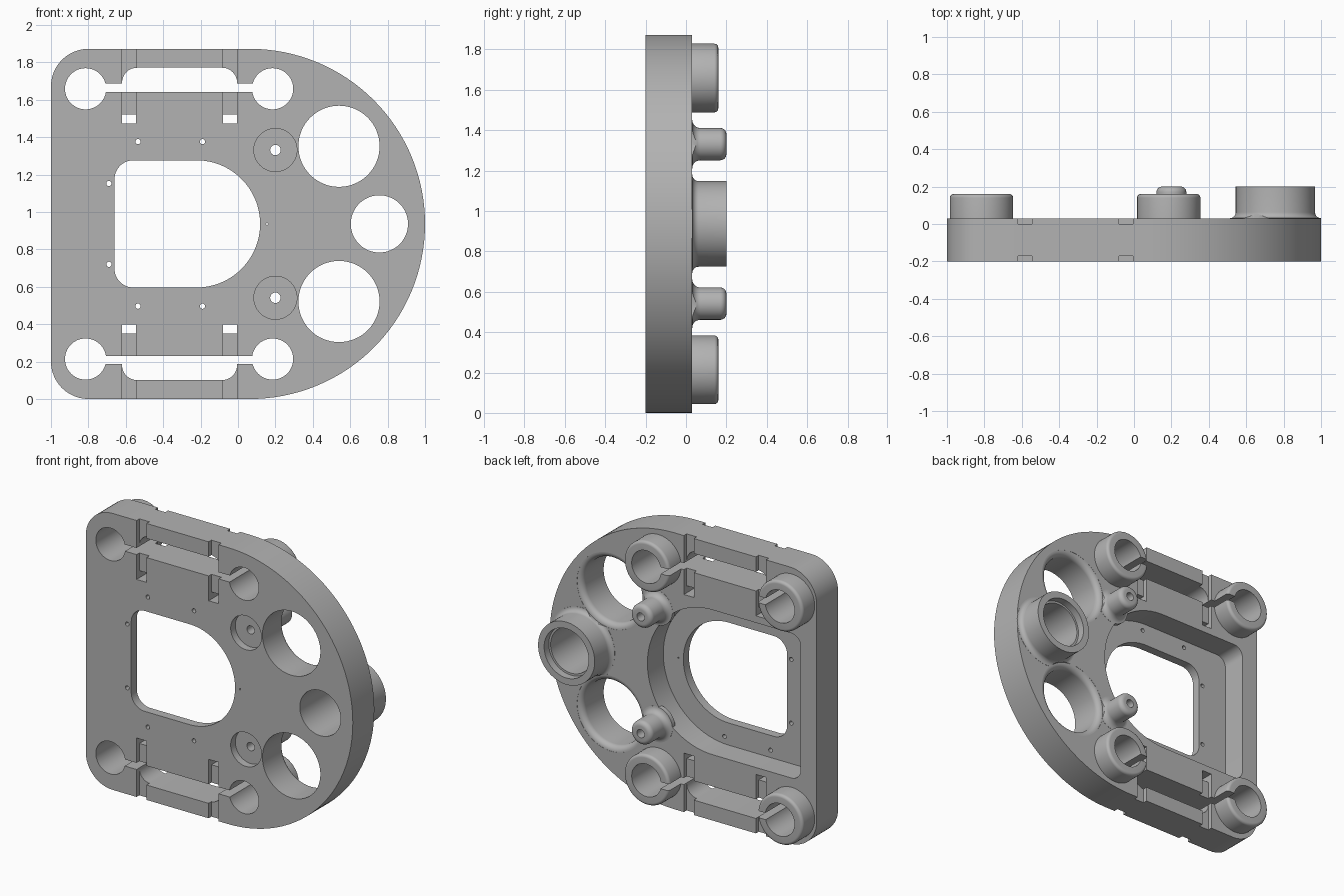
import bpy, bmesh
from math import cos, sin, radians

cube = bpy.data.objects.get("Cube")
if cube:
    bpy.data.objects.remove(cube, do_unlink=True)

MID = 0.936                # height of the symmetry line
FRONT, BACK = -0.20, 0.03  # plate faces along y

grey = bpy.data.materials.new("machined_grey")
grey.use_nodes = True
grey.diffuse_color = (0.45, 0.45, 0.45, 1)
grey.node_tree.nodes["Principled BSDF"].inputs["Base Color"].default_value = grey.diffuse_color


def arc(cx, cz, r, start, end, n=12):
    steps = [radians(start + (end - start) * i / n) for i in range(n + 1)]
    return [(cx + r * cos(a), cz + r * sin(a)) for a in steps]


def make_object(name, bm):
    bmesh.ops.recalc_face_normals(bm, faces=bm.faces)
    mesh = bpy.data.meshes.new(name)
    bm.to_mesh(mesh)
    bm.free()
    mesh.materials.append(grey)
    ob = bpy.data.objects.new(name, mesh)
    bpy.context.collection.objects.link(ob)
    return ob


def prism(name, outline, y0, y1, side=1):
    """Extrude an (x, height from symmetry line) outline along y."""
    bm = bmesh.new()
    face = bm.faces.new([bm.verts.new((x, y0, MID + side * z)) for x, z in outline])
    ext = bmesh.ops.extrude_face_region(bm, geom=[face])["geom"]
    verts = [v for v in ext if isinstance(v, bmesh.types.BMVert)]
    bmesh.ops.translate(bm, verts=verts, vec=(0, y1 - y0, 0))
    return make_object(name, bm)


def lathe(name, x, z, profile, n=64):
    """Turn a (radius, y) profile around an axis parallel to y."""
    bm = bmesh.new()
    rings = []
    for r, y in profile:
        angles = [radians(360 * i / n) for i in range(n)]
        rings.append([bm.verts.new((x + r * cos(a), y, MID + z + r * sin(a))) for a in angles])
    for a, b in zip(rings, rings[1:]):
        for i in range(n):
            j = (i + 1) % n
            bm.faces.new((a[i], a[j], b[j], b[i]))
    bm.faces.new(rings[0])
    bm.faces.new(rings[-1])
    return make_object(name, bm)


def box(x0, x1, z0, z1):
    return [(x0, z0), (x1, z0), (x1, z1), (x0, z1)]


def d_shape(x0, half, cx, corner):
    """Rounded rectangle on the left, half circle on the right."""
    h = half - corner
    return (arc(cx, 0, half, -90, 90, 64)
            + arc(x0 + corner, h, corner, 90, 180)
            + arc(x0 + corner, -h, corner, 180, 270))


def combine(body, tool, operation):
    mod = body.modifiers.new("join", "BOOLEAN")
    mod.operation, mod.solver, mod.object = operation, "EXACT", tool
    bpy.context.view_layer.objects.active = body
    bpy.ops.object.modifier_apply(modifier=mod.name)
    bpy.data.objects.remove(tool, do_unlink=True)


def hole(x, z, r, y0=-0.3, y1=0.3, n=64):
    cut(lathe("hole", x, z, [(r, y0), (r, y1)], n))


def add(tool):
    combine(plate, tool, "UNION")


def cut(tool):
    combine(plate, tool, "DIFFERENCE")


# Main plate with its rear pocket
plate = prism("mounting_plate", d_shape(-1.0, MID, 0.064, 0.2), FRONT, BACK)
cut(prism("pocket", d_shape(-0.88, 0.49, -0.222, 0.07), -0.14, 0.3))

# Bosses and pegs on the rear
def foot(r, f):
    """Concave fillet at the base of a boss."""
    return [(r + f, 0.0)] + arc(r + f, BACK + f + 0.001, f, 270, 180, 8)


def rounded_top(r, y, f):
    return arc(r - f, y - f, f, 0, 90, 6)


add(lathe("bearing_boss", 0.756, 0, foot(0.212, 0.032) + [(0.212, 0.2)]))
for s in (1, -1):
    add(lathe("peg", 0.2, s * 0.395, foot(0.08, 0.04) + rounded_top(0.08, 0.2, 0.03), 48))
    for x in (-0.815, 0.185):
        add(lathe("clamp_boss", x, s * 0.7225, [(0.17, 0.0)] + rounded_top(0.17, 0.16, 0.02)))

# Window and bearing bore
cut(prism("window", d_shape(-0.66, 0.34, -0.222, 0.1), -0.3, 0.1))
hole(0.756, 0, 0.153)
hole(0.756, 0, 0.167, 0.15, 0.3)
hole(0.155, 0, 0.005, n=12)
FLARE = 0.038

for s in (1, -1):
    # Large holes with a flared rear rim
    rim = arc(0.217 + FLARE, BACK - FLARE - 0.001, FLARE, 180, 90, 8)
    cut(lathe("large_hole", 0.54, s * 0.415, [(0.217, -0.3)] + rim + [(0.217 + FLARE, 0.3)]))

    # Peg bores and front counterbores
    hole(0.2, s * 0.395, 0.028, n=24)
    hole(0.2, s * 0.395, 0.115, -0.3, -0.15)

    # Clamp bores joined by a slit with a wide middle
    for x in (-0.815, 0.185):
        hole(x, s * 0.7225, 0.11)
    slit = ([(-0.815, 0.705), (0.185, 0.705), (0.185, 0.75), (-0.005, 0.75)]
            + arc(-0.085, 0.755, 0.08, 0, 90, 8) + arc(-0.54, 0.755, 0.08, 90, 180, 8)
            + [(-0.62, 0.75), (-0.815, 0.75)])
    cut(prism("slit", slit, -0.3, 0.3, s))

    # Strap grooves on both faces with a through slot
    for x in (-0.62, -0.08):
        groove = box(x, x + 0.075, 0.537, 1.1)
        cut(prism("front_groove", groove, -0.3, FRONT + 0.03, s))
        cut(prism("rear_groove", groove, BACK - 0.03, 0.1, s))
        cut(prism("strap_slot", box(x, x + 0.075, 0.537, 0.585), -0.3, 0.1, s))

    # Screw holes around the window
    for x, z in ((-0.535, 0.44), (-0.19, 0.44), (-0.69, 0.216)):
        hole(x, s * z, 0.014, n=16)

# Smooth rounded surfaces, crisp edges
bpy.ops.object.select_all(action="DESELECT")
plate.select_set(True)
bpy.context.view_layer.objects.active = plate
bpy.ops.object.shade_smooth_by_angle(angle=radians(30))
